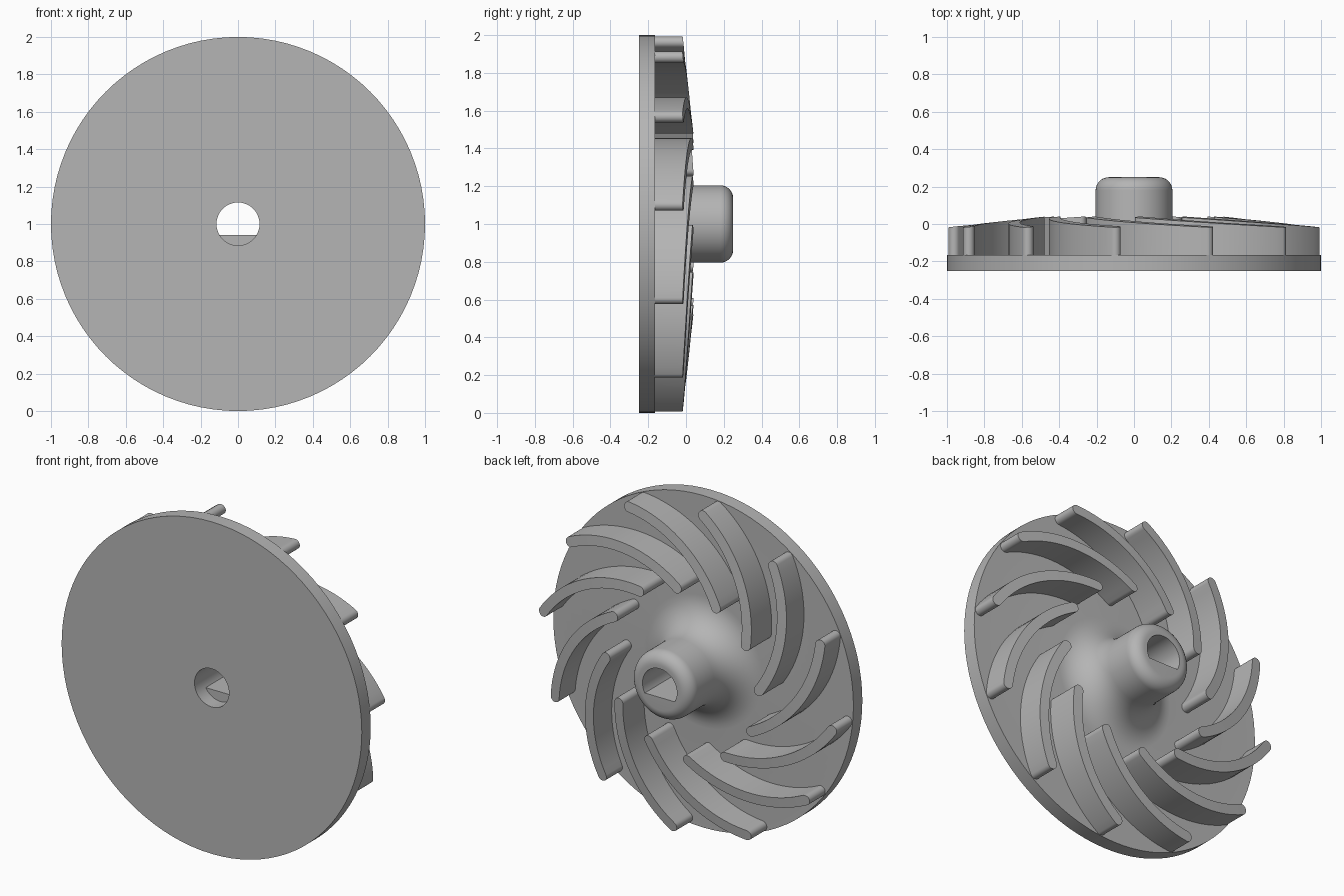
import bpy
import bmesh
from math import sin, cos, pi, radians, atan
from mathutils import Vector

cube = bpy.data.objects.get("Cube")
if cube:
    bpy.data.objects.remove(cube, do_unlink=True)

SEGMENTS = 96
BLADES = 12
DISC_FRONT, DISC_BACK, HUB_END = -0.25, -0.165, 0.25
HUB_R, BORE_R, FLAT = 0.205, 0.115, -0.0575

grey = bpy.data.materials.new("plain_grey")
grey.use_nodes = True
colour = (0.46, 0.46, 0.46, 1)
grey.diffuse_color = colour
grey.node_tree.nodes["Principled BSDF"].inputs["Base Color"].default_value = colour


def finish(bm, name):
    """Clean the mesh, shade it and add it at the wheel centre."""
    bmesh.ops.remove_doubles(bm, verts=bm.verts, dist=0.0001)
    bmesh.ops.recalc_face_normals(bm, faces=bm.faces)
    mesh = bpy.data.meshes.new(name)
    bm.to_mesh(mesh)
    bm.free()
    mesh.materials.append(grey)
    obj = bpy.data.objects.new(name, mesh)
    bpy.context.collection.objects.link(obj)
    obj.location.z = 1
    bpy.ops.object.select_all(action="DESELECT")
    bpy.context.view_layer.objects.active = obj
    obj.select_set(True)
    bpy.ops.object.shade_smooth_by_angle(angle=radians(30))
    return obj


def fillet(r, y, radius, start, end, steps=10):
    """Arc of profile points (radius, depth) around a centre."""
    angles = [radians(start + (end - start) * i / steps) for i in range(steps + 1)]
    return [(r + radius * cos(a), y + radius * sin(a), False) for a in angles]


# Disc and hub: one closed turned profile of (radius, depth, flat-sided bore)
root, edge = 0.19, 0.07
profile = [(BORE_R, DISC_FRONT, False), (1, DISC_FRONT, False), (1, DISC_BACK, False)]
profile += fillet(HUB_R + root, DISC_BACK + root, root, 270, 180)
profile += fillet(HUB_R - edge, HUB_END - edge, edge, 0, 90)
profile += [(BORE_R, HUB_END, True), (BORE_R, DISC_BACK, True), (BORE_R, DISC_BACK, False)]

bm = bmesh.new()
rings = []
for r, y, flat in profile:
    ring = []
    for i in range(SEGMENTS):
        a = 2 * pi * i / SEGMENTS
        z = r * sin(a)
        ring.append(bm.verts.new((r * cos(a), y, max(z, FLAT) if flat else z)))
    rings.append(ring)
for k, ring in enumerate(rings):
    after = rings[(k + 1) % len(rings)]
    for i in range(SEGMENTS):
        j = (i + 1) % SEGMENTS
        bm.faces.new((ring[i], ring[j], after[j], after[i]))
finish(bm, "disc_and_hub")

# Blade centre line: an arc from the rim to the inner end
HALF, BULGE, STEPS, CAP = 0.03, 0.10, 20, 6
tip = 0.967 * Vector((cos(radians(96)), sin(radians(96))))
inner = 0.51 * Vector((cos(radians(146)), sin(radians(146))))
chord = (inner - tip).length
along = (inner - tip).normalized()
outward = Vector((along.y, -along.x))
if outward.x > 0:
    outward.negate()
sweep = 2 * atan(2 * BULGE / chord)
arc_r = chord / (2 * sin(sweep))
centre = (tip + inner) / 2 + outward * (BULGE - arc_r)

# Stations along the blade: (arc angle, shift past the end, half width)
quarter = [pi / 2 * i / CAP for i in range(1, CAP + 1)]
stations = [(-sweep, -HALF * sin(q), HALF * cos(q)) for q in reversed(quarter)]
stations += [(sweep * (2 * i / STEPS - 1), 0, HALF) for i in range(STEPS + 1)]
stations += [(sweep, HALF * sin(q), HALF * cos(q)) for q in quarter]


def blade_mesh():
    bm = bmesh.new()
    rows = []
    for a, shift, half in stations:
        radial = outward * cos(a) + along * sin(a)
        tangent = along * cos(a) - outward * sin(a)
        mid = centre + radial * arc_r + tangent * shift
        row = []
        for side in (-1, 1):
            p = mid + radial * half * side
            top = -0.018 + (1 - p.length) * 0.11
            row += [bm.verts.new((p.x, y, p.y)) for y in (DISC_BACK - 0.005, top)]
        rows.append(row)
    # Each row holds low and high points of both sides
    for a, b in zip(rows, rows[1:]):
        for i, j in ((0, 1), (1, 3), (3, 2), (2, 0)):
            bm.faces.new((a[i], a[j], b[j], b[i]))
    return bm


# Blades spaced evenly around the axle
first = finish(blade_mesh(), "blade_1")
for n in range(1, BLADES):
    blade = bpy.data.objects.new(f"blade_{n + 1}", first.data)
    blade.location = first.location
    blade.rotation_euler.y = 2 * pi * n / BLADES
    bpy.context.collection.objects.link(blade)
